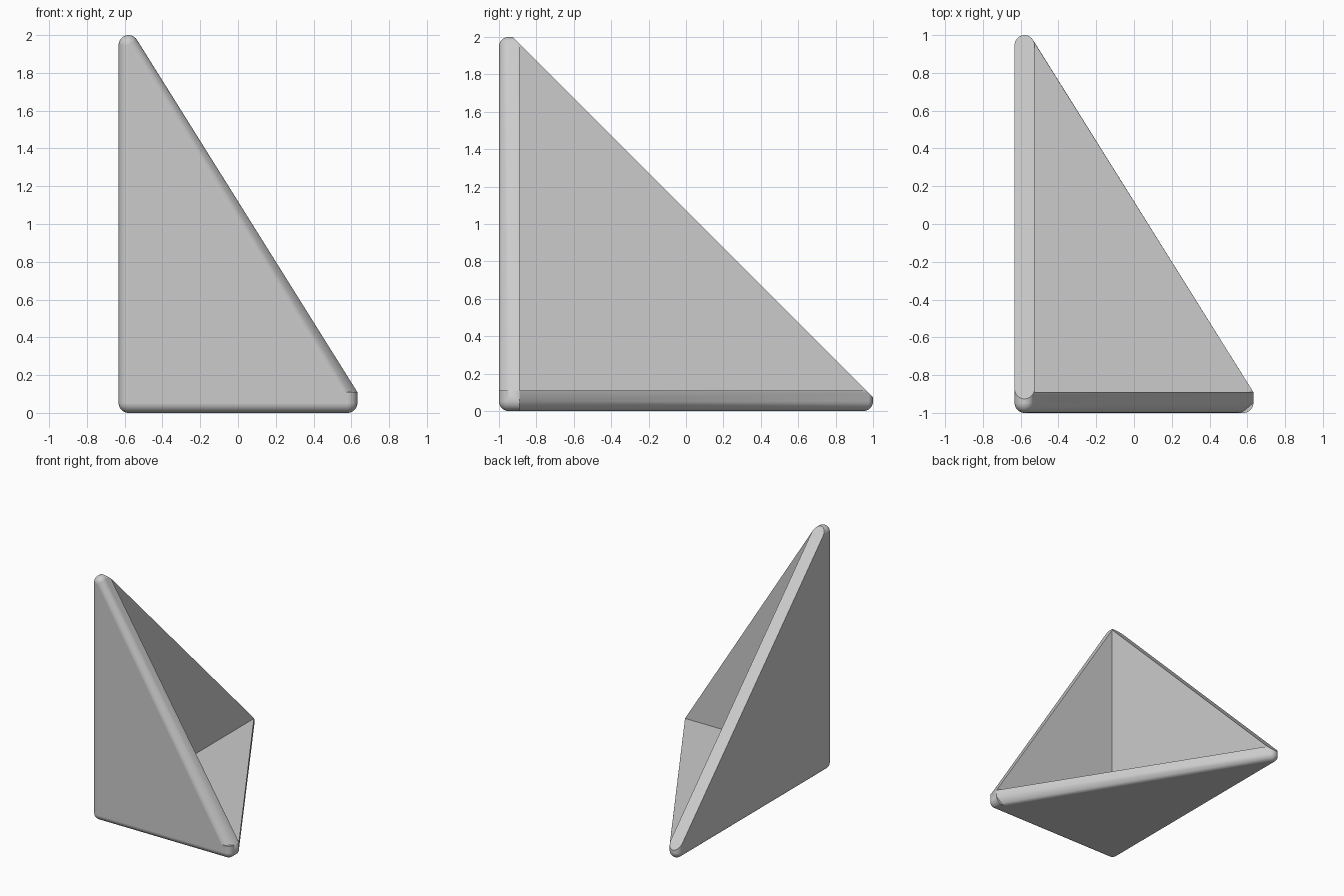
import bpy
import bmesh
from math import sin, cos, pi
from mathutils import Vector

cube = bpy.data.objects.get("Cube")
if cube:
    bpy.data.objects.remove(cube, do_unlink=True)

R = 0.0525            # edge radius, half the wall thickness
T = 0.11              # thickness of front wall and floor
X = 0.632             # half width
CUT = 1.0 + R * 2 ** 0.5   # slanted side rim lies on y + z = CUT
SEG = 40

grey = bpy.data.materials.new("plain grey")
grey.use_nodes = True
grey.diffuse_color = (0.6, 0.6, 0.6, 1)
grey.node_tree.nodes["Principled BSDF"].inputs["Base Color"].default_value = (0.6, 0.6, 0.6, 1)


def circle():
    return [(R * cos(2 * pi * i / SEG), R * sin(2 * pi * i / SEG)) for i in range(SEG)]


def ball(x, y, z):
    pts = []
    for j in range(SEG // 2 + 1):
        a = pi * j / (SEG // 2)
        pts += [Vector((x + u * sin(a), y + v * sin(a), z + R * cos(a))) for u, v in circle()]
    return pts


def swap(points):
    """Mirror across the diagonal plane, exchanging depth and height."""
    return [Vector((p.x, p.z - 1, p.y + 1)) for p in points]


def hull(name, points):
    bm = bmesh.new()
    for p in points:
        bm.verts.new(p)
    bmesh.ops.remove_doubles(bm, verts=bm.verts[:], dist=1e-5)
    res = bmesh.ops.convex_hull(bm, input=bm.verts[:])
    loose = {g for g in res["geom_interior"] + res["geom_unused"]
             if isinstance(g, bmesh.types.BMVert)}
    bmesh.ops.delete(bm, geom=list(loose), context="VERTS")
    bmesh.ops.dissolve_limit(bm, angle_limit=0.01, verts=bm.verts[:], edges=bm.edges[:])
    bmesh.ops.recalc_face_normals(bm, faces=bm.faces[:])
    mesh = bpy.data.meshes.new(name)
    bm.to_mesh(mesh)
    bm.free()
    mesh.materials.append(grey)
    ob = bpy.data.objects.new(name, mesh)
    bpy.context.collection.objects.link(ob)
    bpy.ops.object.select_all(action="DESELECT")
    ob.select_set(True)
    bpy.context.view_layer.objects.active = ob
    bpy.ops.object.shade_smooth_by_angle(angle=0.45)
    wn = ob.modifiers.new("even shading", "WEIGHTED_NORMAL")
    wn.keep_sharp = True
    return ob


# Rounded corners shared by the walls
x0, y0 = -X + R, -1 + R
corner = ball(x0, y0, R)
apex = ball(x0, y0, 2 - R)
tip = ball(X - R, y0, R)

# Rounded top of the wall, sliced by the slanted rim plane
rim_end = [Vector((x0 + u, CUT - (2 - R + v), 2 - R + v)) for u, v in circle()]

# Front wall: round on the outside, flat on the inside
inner = -1 + T
front = corner + apex + tip
front += [Vector((p.x, min(p.y, inner), p.z)) for p in rim_end]
front += [Vector((c + u, inner, R + v)) for c in (x0, -x0) for u, v in circle()]
front += [Vector((X, y, T)) for y in (y0, inner)]
hull("front_wall", front)

# Floor: the same plate laid down
hull("floor", swap(front))

# Side wall: full round ends with a flat slanted rim
hull("side_wall", corner + apex + swap(apex) + rim_end + swap(rim_end))
